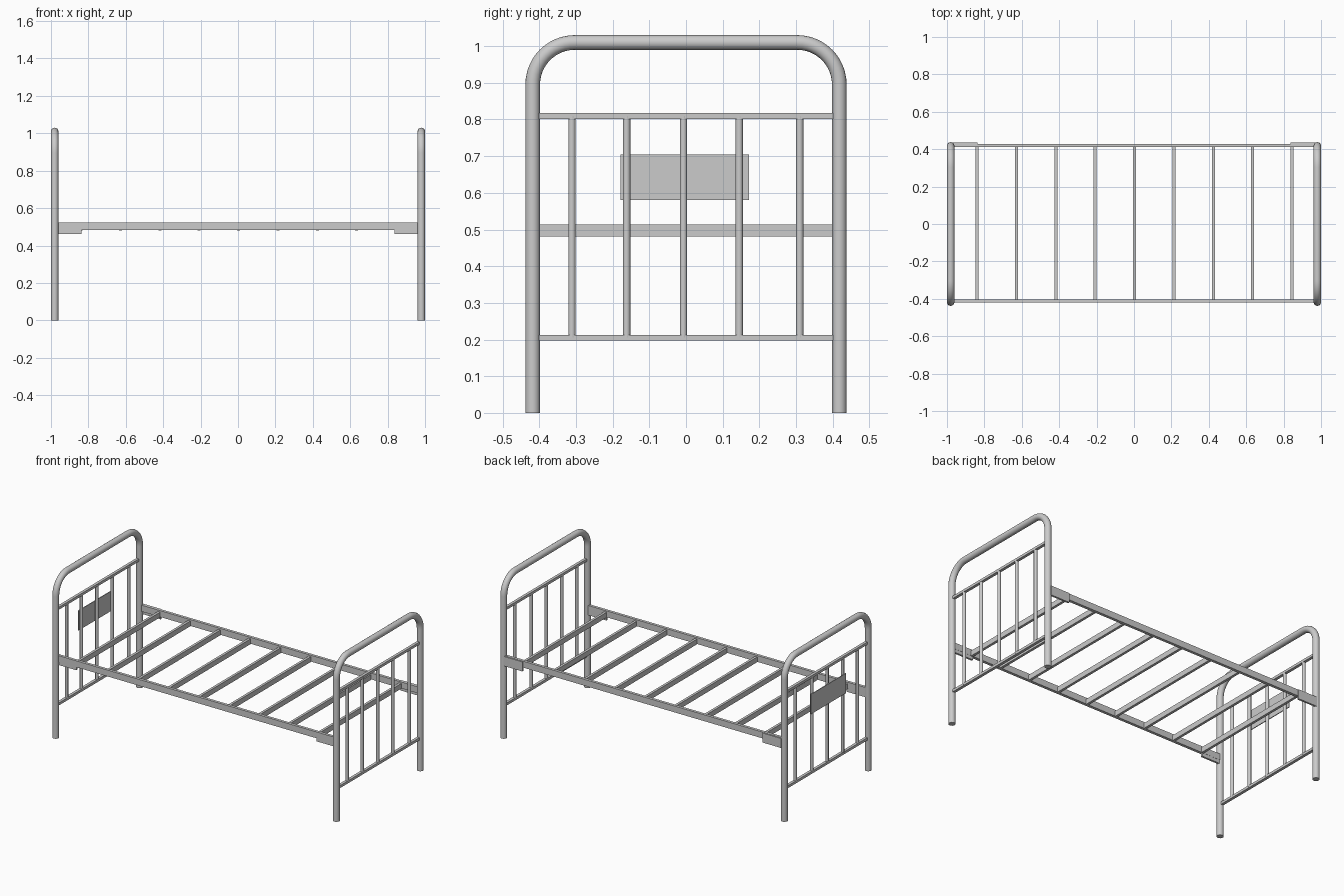
import bpy, math

if "Cube" in bpy.data.objects:
    bpy.data.objects.remove(bpy.data.objects["Cube"])

FRAME_X, LEG_Y, TUBE_R = 0.98, 0.418, 0.02


def box(name, x0, x1, y0, y1, z0, z1):
    bpy.ops.mesh.primitive_cube_add(size=1, location=((x0 + x1) / 2, (y0 + y1) / 2, (z0 + z1) / 2))
    ob = bpy.context.object
    ob.name = name
    ob.scale = (x1 - x0, y1 - y0, z1 - z0)
    bpy.ops.object.transform_apply(location=False, rotation=False, scale=True)
    return ob


def rod(name, x, y, z0, z1, r):
    bpy.ops.mesh.primitive_cylinder_add(vertices=20, radius=r, depth=z1 - z0, location=(x, y, (z0 + z1) / 2))
    bpy.context.object.name = name
    bpy.ops.object.shade_smooth_by_angle(angle=math.radians(40))


def hoop(name, x):
    # Legs and top rail: one bent tube with rounded corners
    top, bend = 1.01, 0.115
    right = [(LEG_Y, 0)]
    for i in range(13):
        a = math.radians(90 * i / 12)
        right.append((LEG_Y - bend + bend * math.cos(a), top - bend + bend * math.sin(a)))
    path = right + [(-y, z) for y, z in reversed(right)]
    cu = bpy.data.curves.new(name, 'CURVE')
    cu.dimensions = '3D'
    cu.bevel_depth = TUBE_R
    cu.bevel_resolution = 6
    cu.use_fill_caps = True
    sp = cu.splines.new('POLY')
    sp.points.add(len(path) - 1)
    for p, (y, z) in zip(sp.points, path):
        p.co = (x, y, z, 1)
    ob = bpy.data.objects.new(name, cu)
    bpy.context.collection.objects.link(ob)
    bpy.ops.object.select_all(action='DESELECT')
    ob.select_set(True)
    bpy.context.view_layer.objects.active = ob
    bpy.ops.object.convert(target='MESH')
    bpy.ops.object.shade_smooth_by_angle(angle=math.radians(40))


# Two end frames: hoop, two crossbars, five upright rods
for end, s in (("head", -1), ("foot", 1)):
    x = s * FRAME_X
    hoop(end + "_frame_tube", x)
    for part, z in (("lower", 0.205), ("upper", 0.809)):
        box(f"{end}_{part}_crossbar", x - 0.009, x + 0.009, -0.41, 0.41, z - 0.008, z + 0.008)
    for i, y in enumerate((-0.311, -0.162, -0.007, 0.145, 0.31)):
        rod(f"{end}_upright_{i + 1}", x, y, 0.205, 0.809, 0.01)

# Chart plate fixed outside the head uprights
box("head_plate", -0.994, -0.989, -0.178, 0.172, 0.58, 0.705)

# Side rails with end brackets
for side, y0, y1, by in (("front", -0.421, -0.403, -0.41), ("back", 0.411, 0.429, 0.43)):
    box(side + "_side_rail", -0.97, 0.97, y0, y1, 0.483, 0.523)
    for end, s in (("head", -1), ("foot", 1)):
        xs = sorted((s * 0.97, s * 0.838))
        box(f"{side}_{end}_bracket", xs[0], xs[1], by - 0.006, by + 0.006, 0.461, 0.521)

# Nine slats across the rails
for i in range(9):
    x = 0.003 + (i - 4) * 0.2105
    box(f"slat_{i + 1}", x - 0.008, x + 0.008, -0.405, 0.413, 0.481, 0.514)
